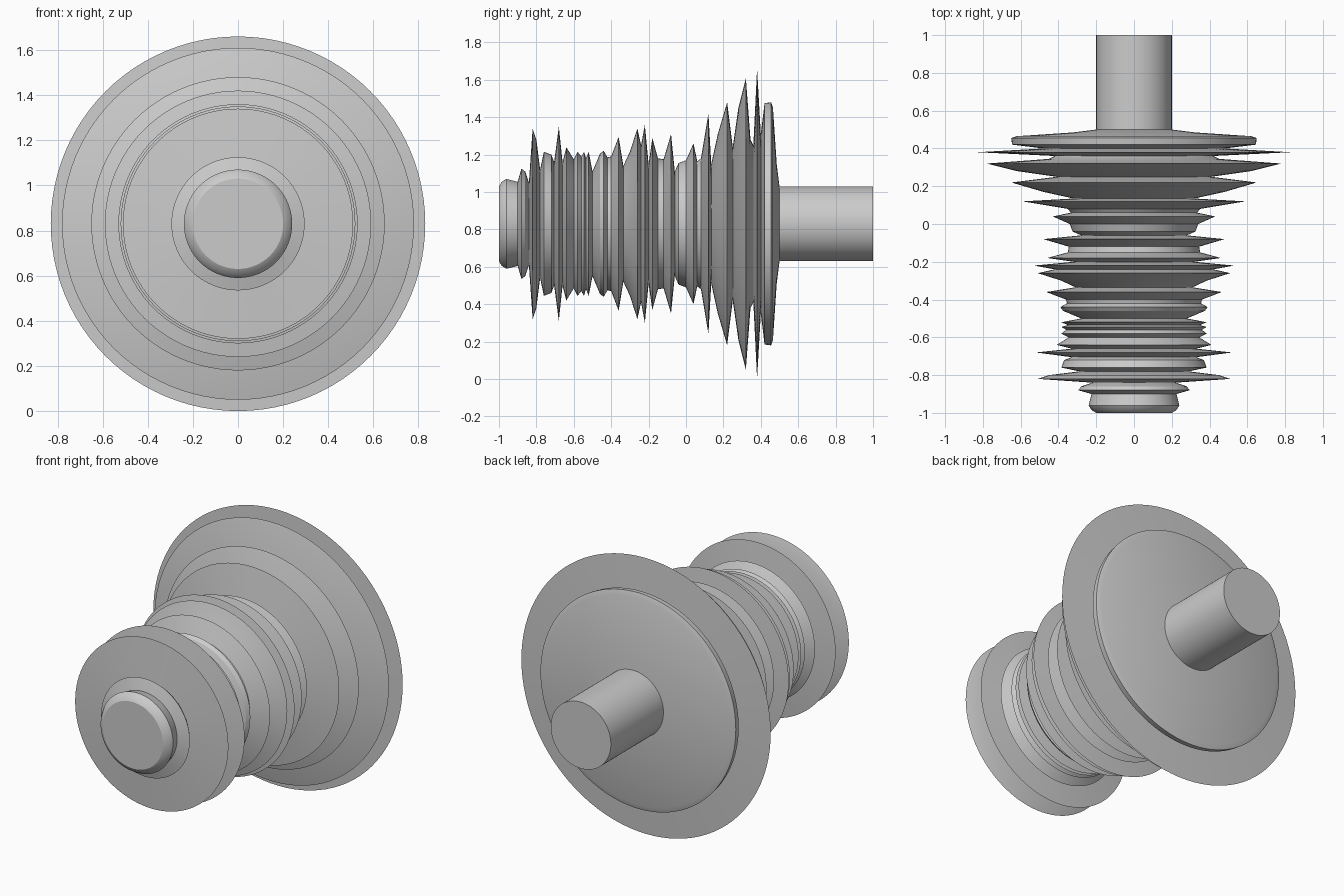
import bpy, bmesh, math
from mathutils import Matrix, Vector

if "Cube" in bpy.data.objects:
    bpy.data.objects.remove(bpy.data.objects["Cube"], do_unlink=True)

AXIS_Z = 0.83
SIDES = 96

grey = bpy.data.materials.new("plain grey")
grey.use_nodes = True
grey.diffuse_color = (0.6, 0.6, 0.6, 1)
grey.node_tree.nodes["Principled BSDF"].inputs["Base Color"].default_value = (0.6, 0.6, 0.6, 1)


def lathe(name, profile):
    """Spin (y, radius) points around the long axis, closing both ends."""
    bm = bmesh.new()
    points = [(profile[0][0], 0)] + profile + [(profile[-1][0], 0)]
    verts = [bm.verts.new((r, y, 0)) for y, r in points]
    edges = [bm.edges.new(pair) for pair in zip(verts, verts[1:])]
    bmesh.ops.spin(bm, geom=verts + edges, cent=(0, 0, 0), axis=(0, 1, 0),
                   angle=math.tau, steps=SIDES, use_merge=True)
    bmesh.ops.remove_doubles(bm, verts=bm.verts, dist=0.0001)
    bmesh.ops.recalc_face_normals(bm, faces=bm.faces)
    mesh = bpy.data.meshes.new(name)
    bm.to_mesh(mesh)
    bm.free()
    mesh.materials.append(grey)
    obj = bpy.data.objects.new(name, mesh)
    obj.location.z = AXIS_Z
    bpy.context.collection.objects.link(obj)
    bpy.ops.object.select_all(action="DESELECT")
    obj.select_set(True)
    bpy.context.view_layer.objects.active = obj
    bpy.ops.object.shade_smooth_by_angle(angle=math.radians(30))
    return obj


# Rounded nose, ribbed barrel and wide rear flanges
nose = [(-1, .2), (-.985, .225), (-.96, .24), (-.9, .225), (-.88, .295),
        (-.86, .28), (-.84, .22)]
front_ribs = [(-.82, .51), (-.8, .45), (-.78, .29), (-.76, .385), (-.72, .37),
              (-.705, .33), (-.68, .52), (-.66, .33), (-.64, .41), (-.6, .345),
              (-.58, .385), (-.56, .36), (-.545, .385), (-.535, .35), (-.52, .385),
              (-.5, .28)]
middle_ribs = [(-.46, .375), (-.44, .39), (-.42, .355), (-.4, .36), (-.36, .465),
               (-.335, .31), (-.3, .385), (-.26, .51), (-.24, .42), (-.22, .53),
               (-.2, .32), (-.18, .46), (-.15, .35), (-.12, .345), (-.08, .48),
               (-.06, .28), (-.04, .325), (0, .34), (.04, .43), (.06, .335), (.08, .35)]
flanges = [(.12, .59), (.135, .32), (.17, .48), (.22, .65), (.25, .41), (.28, .62),
           (.32, .78), (.345, .45), (.36, .42), (.38, .83), (.4, .48), (.42, .645),
           (.455, .65), (.465, .62), (.485, .32), (.5, .2)]
lathe("ribbed_body", nose + front_ribs + middle_ribs + flanges)

# Plain round shaft at the back
lathe("rear_shaft", [(.49, .2), (1, .2)])
